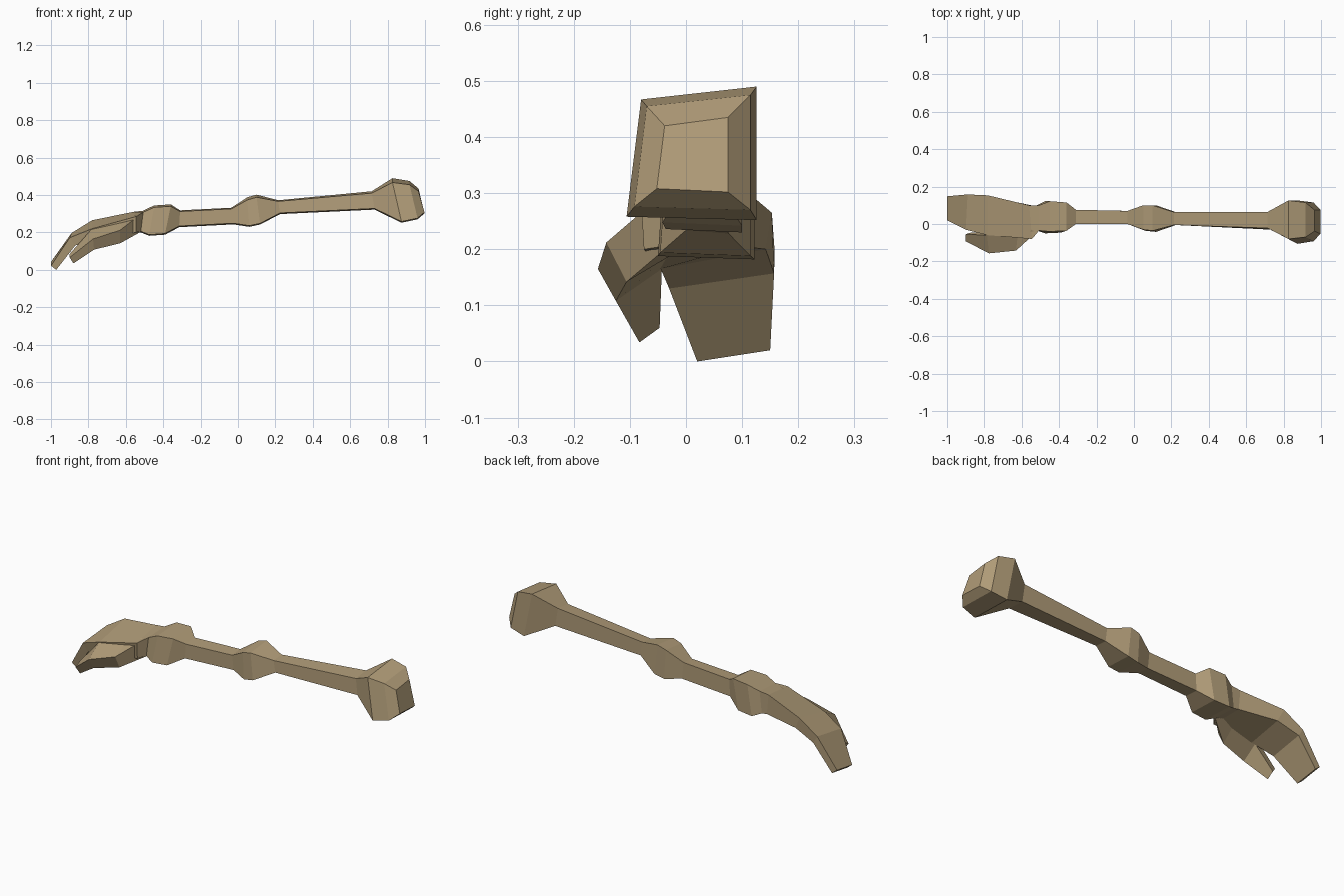
import bpy, bmesh

tan = bpy.data.materials.new("tan bone")
tan.diffuse_color = (0.44, 0.335, 0.19, 1)


def loft(name, rings):
    """Skin a chain of four-cornered rings and cap both ends."""
    bm = bmesh.new()
    loops = [[bm.verts.new(p) for p in r] for r in rings]
    for a, b in zip(loops, loops[1:]):
        for i in range(4):
            j = (i + 1) % 4
            bm.faces.new((a[i], a[j], b[j], b[i]))
    bm.faces.new(loops[0])
    bm.faces.new(loops[-1])
    bmesh.ops.recalc_face_normals(bm, faces=bm.faces)
    me = bpy.data.meshes.new(name)
    bm.to_mesh(me)
    bm.free()
    me.materials.append(tan)
    ob = bpy.data.objects.new(name, me)
    bpy.context.collection.objects.link(ob)
    return ob


def ring(xt, xb, yf, yb, zt, zb, tilt=0.01, flare=0.0):
    """Section: top/bottom x, front/back y, top/bottom z, drop of the front top edge, extra front width below."""
    return [(xt, yf, zt - tilt), (xt, yb, zt),
            (xb, yb, zb), (xb, yf - flare, zb + 0.006)]


# Shoulder, upper arm, elbow, forearm and wrist
arm = [
    ring(0.965, 0.997, -0.038, 0.075, 0.435, 0.302, 0.015, 0.014),
    ring(0.917, 0.96, -0.07, 0.115, 0.475, 0.270, 0.02, 0.022),
    ring(0.826, 0.874, -0.08, 0.126, 0.49, 0.252, 0.023, 0.026),
    ring(0.715, 0.73, -0.022, 0.065, 0.42, 0.322, 0.01, 0.008),
    ring(0.215, 0.225, -0.005, 0.063, 0.372, 0.298, 0.006),
    ring(0.10, 0.118, -0.036, 0.10, 0.402, 0.242, 0.014, 0.006),
    ring(0.05, 0.06, -0.03, 0.10, 0.388, 0.230, 0.014, 0.006),
    ring(-0.035, -0.025, 0.0, 0.07, 0.332, 0.243, 0.006),
    ring(-0.31, -0.315, 0.0, 0.076, 0.318, 0.228, 0.006),
    ring(-0.36, -0.39, -0.036, 0.115, 0.35, 0.188, 0.01, 0.01),
    ring(-0.45, -0.475, -0.04, 0.122, 0.344, 0.182, 0.01, 0.01),
    ring(-0.507, -0.52, -0.035, 0.10, 0.316, 0.20, 0.008),
]
# Palm, knuckles and mitten-like fingers
hand = [
    [(-0.545, -0.08, 0.285), (-0.56, 0.10, 0.31), (-0.55, 0.10, 0.205), (-0.545, -0.075, 0.2)],
    [(-0.78, -0.06, 0.22), (-0.78, 0.153, 0.265), (-0.75, 0.142, 0.20), (-0.75, -0.045, 0.165)],
    [(-0.90, -0.03, 0.172), (-0.89, 0.158, 0.197), (-0.865, 0.157, 0.157), (-0.87, -0.03, 0.13)],
    [(-1.0, 0.02, 0.022), (-1.0, 0.148, 0.042), (-0.972, 0.15, 0.02), (-0.972, 0.02, 0.0)],
]
loft("arm_and_hand", arm + hand)

# Thumb, rooted in the wrist side of the palm
loft("thumb", [
    [(-0.512, -0.034, 0.305), (-0.53, 0.0, 0.30), (-0.53, 0.0, 0.205), (-0.522, -0.035, 0.202)],
    [(-0.63, -0.142, 0.212), (-0.62, -0.05, 0.265), (-0.62, -0.03, 0.19), (-0.63, -0.106, 0.142)],
    [(-0.775, -0.157, 0.165), (-0.785, -0.06, 0.215), (-0.77, -0.043, 0.165), (-0.77, -0.125, 0.108)],
    [(-0.90, -0.092, 0.066), (-0.90, -0.055, 0.085), (-0.88, -0.047, 0.06), (-0.88, -0.083, 0.034)],
])
